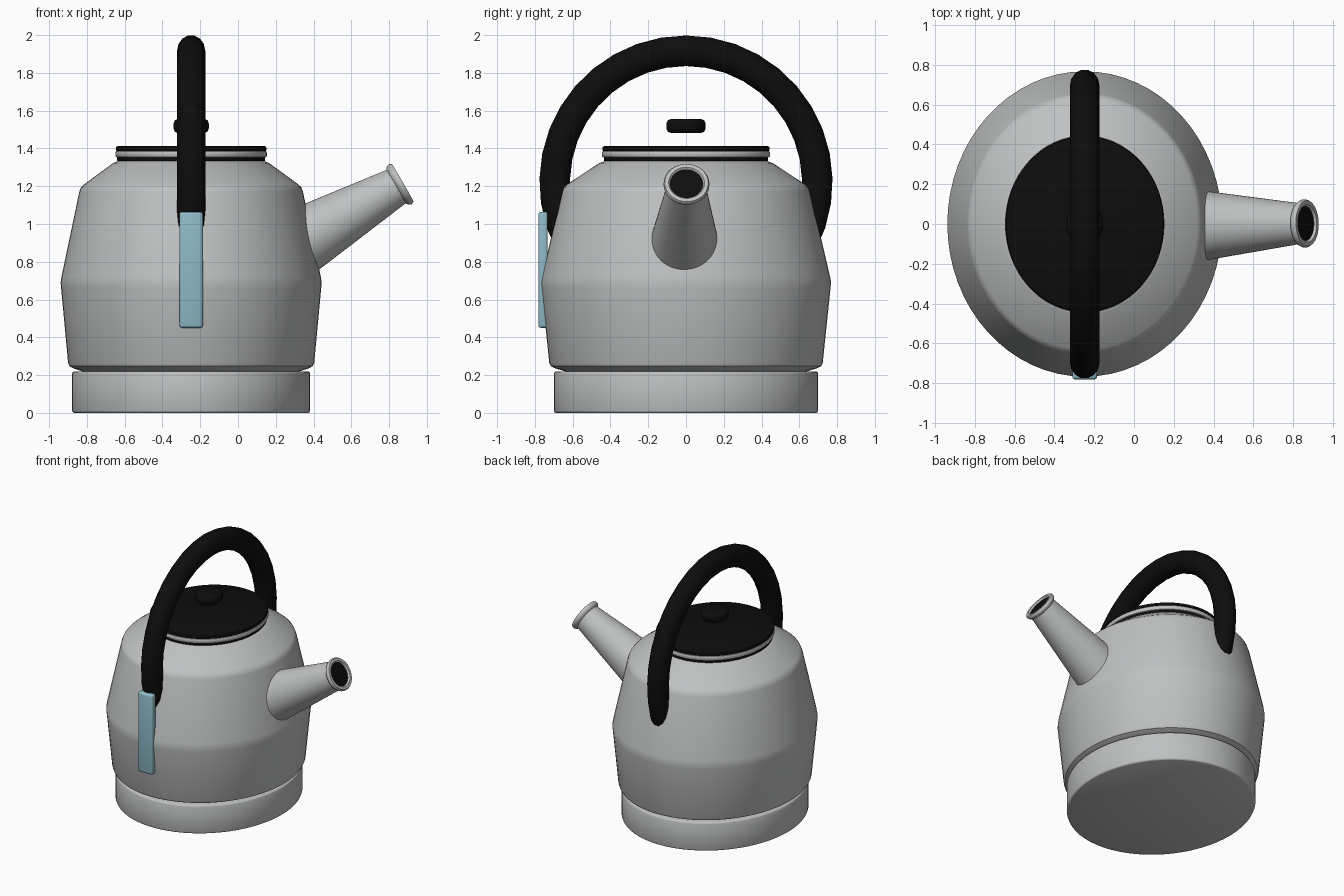
import bpy, bmesh, math
from mathutils import Vector

cube = bpy.data.objects.get("Cube")
if cube:
    bpy.data.objects.remove(cube, do_unlink=True)

CX = -0.248      # pot axis
SQUASH = 0.9     # the pot is narrower in x than in y


def material(name, rgb):
    m = bpy.data.materials.new(name)
    m.use_nodes = True
    m.diffuse_color = (*rgb, 1)
    m.node_tree.nodes["Principled BSDF"].inputs["Base Color"].default_value = (*rgb, 1)
    return m


STEEL = material("brushed steel", (0.52, 0.53, 0.535))
BLACK = material("black plastic", (0.004, 0.004, 0.004))
BLUE = material("blue gauge", (0.27, 0.49, 0.57))


def smooth(obj, angle=35):
    bpy.ops.object.select_all(action="DESELECT")
    obj.select_set(True)
    bpy.context.view_layer.objects.active = obj
    bpy.ops.object.shade_smooth_by_angle(angle=math.radians(angle))


def finish(name, bm, mat):
    mesh = bpy.data.meshes.new(name)
    bm.normal_update()
    bm.to_mesh(mesh)
    bm.free()
    mesh.materials.append(mat)
    obj = bpy.data.objects.new(name, mesh)
    bpy.context.collection.objects.link(obj)
    return obj


def lathe(name, profile, mat, segments=64, angle=35):
    """Revolve (radius, height) points, listed bottom to top, around z."""
    bm = bmesh.new()
    verts = [bm.verts.new((r, 0, z)) for r, z in profile]
    edges = [bm.edges.new(pair) for pair in zip(verts, verts[1:])]
    bmesh.ops.spin(bm, geom=verts + edges, cent=(0, 0, 0), axis=(0, 0, 1),
                   angle=math.tau, steps=segments)
    bmesh.ops.remove_doubles(bm, verts=bm.verts, dist=1e-5)
    bmesh.ops.recalc_face_normals(bm, faces=bm.faces)
    obj = finish(name, bm, mat)
    smooth(obj, angle)
    return obj


def pot_part(name, profile, mat, angle=35):
    obj = lathe(name, profile, mat, angle=angle)
    obj.location.x = CX
    obj.scale.x = SQUASH
    return obj


def disc(r, z0, z1, b):
    """Profile of a disc with rounded rims."""
    c = b * 0.3
    return [(0, z0), (r - b, z0), (r - c, z0 + c), (r, z0 + b),
            (r, z1 - b), (r - c, z1 - c), (r - b, z1), (0, z1)]


# Base and body
pot_part("base", disc(0.70, 0, 0.22, 0.012), STEEL, 50)
pot_part("body", [(0, 0.215), (0.64, 0.22), (0.69, 0.235), (0.715, 0.247), (0.724, 0.265),
                  (0.765, 0.66), (0.768, 0.69), (0.763, 0.72), (0.658, 1.17),
                  (0.648, 1.195), (0.63, 1.21), (0.46, 1.322), (0.42, 1.337), (0, 1.337)], STEEL)

# Lid with a steel band between two black discs
pot_part("lid_seal", disc(0.435, 1.33, 1.36, 0.008), BLACK)
pot_part("lid_band", disc(0.446, 1.352, 1.388, 0.012), STEEL)
pot_part("lid_top", disc(0.443, 1.384, 1.412, 0.01), BLACK)
pot_part("lid_knob", disc(0.104, 1.482, 1.556, 0.024), BLACK, 50)

# Spout, tilted along its own axis
start, tip = Vector((0.355, -0.008, 0.92)), Vector((0.872, 0.003, 1.218))
axis = tip - start
length = axis.length
tilt = axis.to_track_quat("Z", "Y")
spout = lathe("spout", [(0.18, -0.04), (0.175, 0), (0.102, length - 0.04),
                        (0.115, length - 0.032), (0.121, length - 0.02),
                        (0.121, length - 0.01), (0.115, length), (0.095, length),
                        (0.087, length - 0.008), (0.085, length - 0.03)], STEEL, 48, 40)
opening = lathe("spout_opening", [(0, length - 0.02), (0.088, length - 0.02),
                                  (0.088, length - 0.012), (0, length - 0.012)], BLACK, 48)
for part in (spout, opening):
    part.location = start
    part.rotation_euler = tilt.to_euler()

# Arched handle
curve = bpy.data.curves.new("handle", "CURVE")
curve.dimensions = "3D"
curve.bevel_depth = 0.083
curve.bevel_resolution = 5
curve.use_fill_caps = True
STEPS, DROP = 24, math.radians(28)
spline = curve.splines.new("POLY")
spline.points.add(STEPS)
for i, p in enumerate(spline.points):
    a = -DROP + (math.pi + 2 * DROP) * i / STEPS
    p.co = (0, 0.695 * math.cos(a), 1.222 + 0.695 * math.sin(a), 1)
handle = bpy.data.objects.new("handle", curve)
bpy.context.collection.objects.link(handle)
handle.location.x = CX
handle.scale.x = SQUASH
curve.materials.append(BLACK)
bpy.ops.object.select_all(action="DESELECT")
handle.select_set(True)
bpy.context.view_layer.objects.active = handle
bpy.ops.object.convert(target="MESH")
smooth(bpy.context.object, 40)

# Water gauge strip on the front
bm = bmesh.new()
bmesh.ops.create_cube(bm, size=1)
bmesh.ops.scale(bm, vec=(0.125, 0.05, 0.615), verts=bm.verts)
bmesh.ops.bevel(bm, geom=bm.edges[:], offset=0.015, segments=3, profile=0.5, affect="EDGES")
gauge = finish("water_gauge", bm, BLUE)
gauge.location = (CX, -0.757, 0.757)
smooth(gauge)
